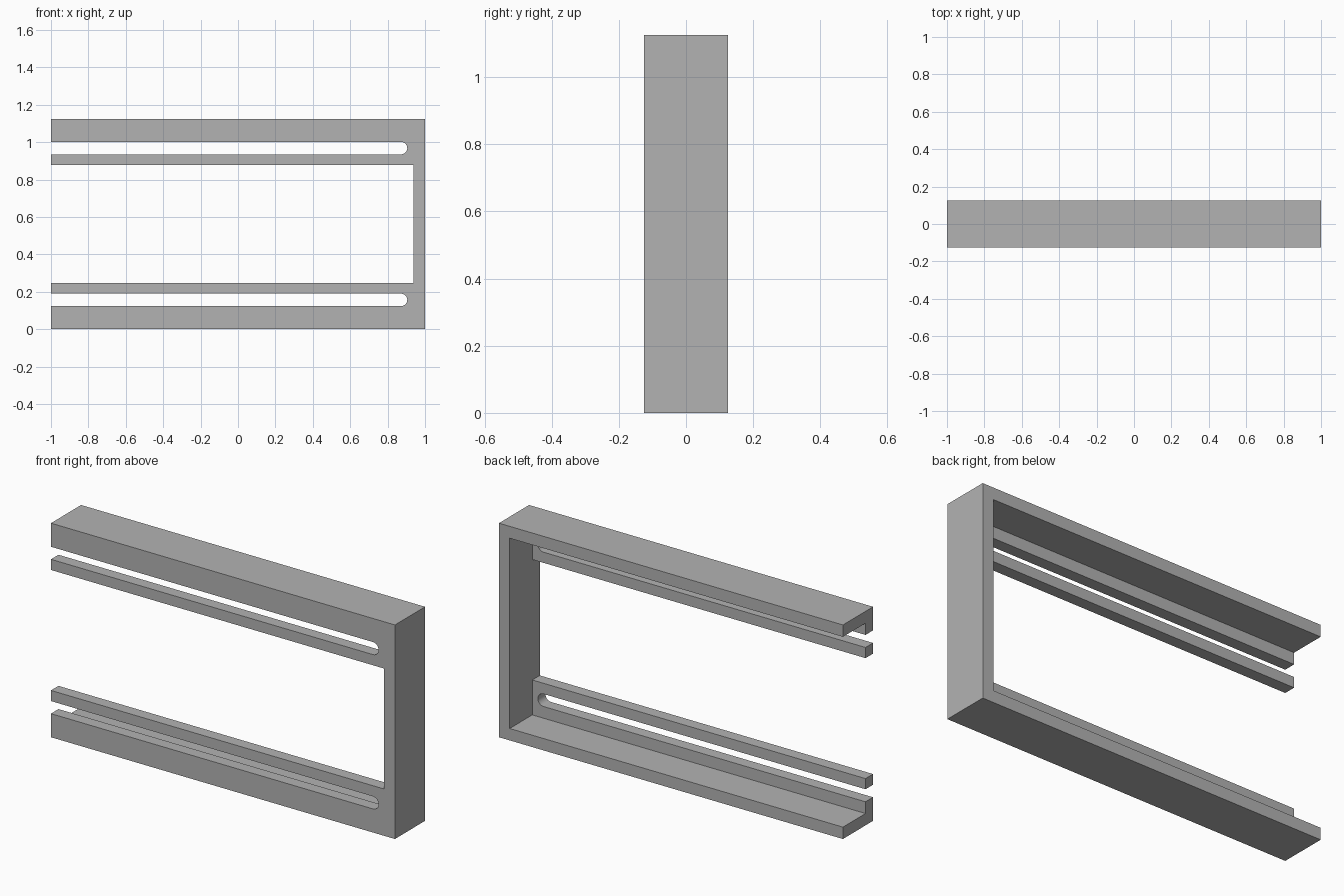
import bpy
import bmesh
import math

cube = bpy.data.objects.get("Cube")
if cube:
    bpy.data.objects.remove(cube, do_unlink=True)

# Overall sizes
HEIGHT = 1.125
HALF_DEPTH = 0.125
WALL = 0.0625
LEFT, RIGHT = -1.0, 1.0
INNER = RIGHT - WALL
LIP_TOP, BAR_BASE, BAR_TOP = 0.124, 0.19, 0.246
SLOT_END = 0.905

grey = bpy.data.materials.new("plain grey")
grey.use_nodes = True
GREY = (0.45, 0.45, 0.45, 1)
grey.diffuse_color = GREY
grey.node_tree.nodes["Principled BSDF"].inputs["Base Color"].default_value = GREY


def extrude_profile(name, points, y0, y1):
    """Solid made by pushing an x-z outline from y0 to y1."""
    bm = bmesh.new()
    face = bm.faces.new([bm.verts.new((x, y0, z)) for x, z in points])
    ext = bmesh.ops.extrude_face_region(bm, geom=[face])
    moved = [g for g in ext["geom"] if isinstance(g, bmesh.types.BMVert)]
    bmesh.ops.translate(bm, verts=moved, vec=(0, y1 - y0, 0))
    bmesh.ops.recalc_face_normals(bm, faces=bm.faces)
    mesh = bpy.data.meshes.new(name)
    bm.to_mesh(mesh)
    bm.free()
    mesh.materials.append(grey)
    obj = bpy.data.objects.new(name, mesh)
    bpy.context.collection.objects.link(obj)
    return obj


def mirrored(lower):
    """Complete an outline by reflecting its lower half about mid height."""
    return lower + [(x, HEIGHT - z) for x, z in reversed(lower)]


# Outer channel: floor, end wall and roof
channel = extrude_profile(
    "channel_frame",
    mirrored([(INNER, WALL), (LEFT, WALL), (LEFT, 0), (RIGHT, 0)]),
    -HALF_DEPTH, HALF_DEPTH)

# Front plate with a round-ended slot in each arm
radius = (BAR_BASE - LIP_TOP) / 2
slot_arc = []
for i in range(17):
    a = math.pi * (i / 16 - 0.5)
    slot_arc.append((SLOT_END - radius + radius * math.cos(a),
                     LIP_TOP + radius + radius * math.sin(a)))
lower_half = ([(INNER, BAR_TOP), (LEFT, BAR_TOP), (LEFT, BAR_BASE)]
              + slot_arc[::-1]
              + [(LEFT, LIP_TOP), (LEFT, 0), (RIGHT, 0)])
plate = extrude_profile("slotted_front_plate", mirrored(lower_half),
                        -HALF_DEPTH, WALL - HALF_DEPTH)

# Fuse both into one seamless solid
union = channel.modifiers.new("fuse", 'BOOLEAN')
union.operation = 'UNION'
union.solver = 'EXACT'
union.object = plate
bpy.ops.object.select_all(action='DESELECT')
bpy.context.view_layer.objects.active = channel
channel.select_set(True)
bpy.ops.object.modifier_apply(modifier=union.name)
bpy.data.objects.remove(plate, do_unlink=True)

# Merge flat regions and smooth only the slot ends
bm = bmesh.new()
bm.from_mesh(channel.data)
bmesh.ops.remove_doubles(bm, verts=bm.verts, dist=0.0001)
bmesh.ops.dissolve_limit(bm, angle_limit=0.01, verts=bm.verts, edges=bm.edges)
bm.to_mesh(channel.data)
bm.free()
channel.name = "slotted_channel_frame"
bpy.ops.object.shade_smooth_by_angle(angle=math.radians(30))
